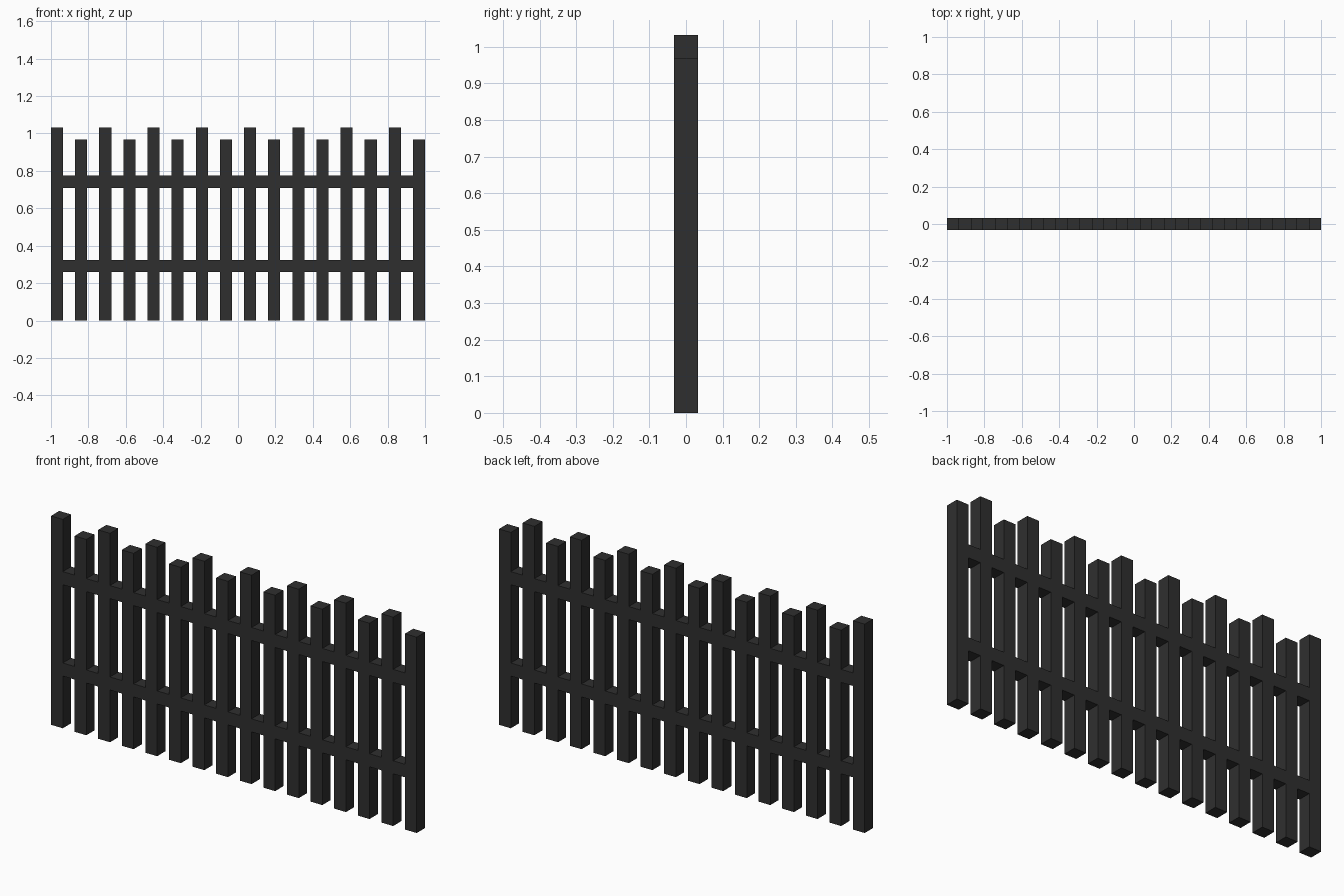
import bpy
import bmesh
from mathutils import Matrix, Vector

cube = bpy.data.objects.get("Cube")
if cube:
    bpy.data.objects.remove(cube, do_unlink=True)

U = 2 / 31          # one post width, also the gap and the thickness
POSTS = 16

# Single dark finish
dark = bpy.data.materials.new("dark_iron")
dark.use_nodes = True
colour = (0.028, 0.028, 0.028, 1)
dark.diffuse_color = colour
dark.node_tree.nodes["Principled BSDF"].inputs["Base Color"].default_value = colour
dark.node_tree.nodes["Principled BSDF"].inputs["Roughness"].default_value = 0.9


def add_box(bm, x, z0, z1):
    """Box one unit wide and deep, centred on x, from z0 to z1."""
    m = Matrix.Translation(Vector((x, 0, (z0 + z1) / 2))) @ Matrix.Diagonal((U, U, z1 - z0, 1))
    bmesh.ops.create_cube(bm, size=1, matrix=m)


def make_object(name, boxes):
    bm = bmesh.new()
    for box in boxes:
        add_box(bm, *box)
    mesh = bpy.data.meshes.new(name)
    bm.to_mesh(mesh)
    bm.free()
    mesh.materials.append(dark)
    obj = bpy.data.objects.new(name, mesh)
    bpy.context.collection.objects.link(obj)


def column_x(i):
    return -1 + (i + 0.5) * U


# Posts alternate tall and short, starting tall at -x
for p in range(POSTS):
    height = 16 * U if p % 2 == 0 else 15 * U
    make_object(f"post_{p + 1}", [(column_x(2 * p), 0, height)])

# Rails fill the gaps between posts, flush with their faces
for name, row in (("lower_rail", 4), ("upper_rail", 11)):
    make_object(name, [(column_x(2 * g + 1), row * U, (row + 1) * U)
                       for g in range(POSTS - 1)])
